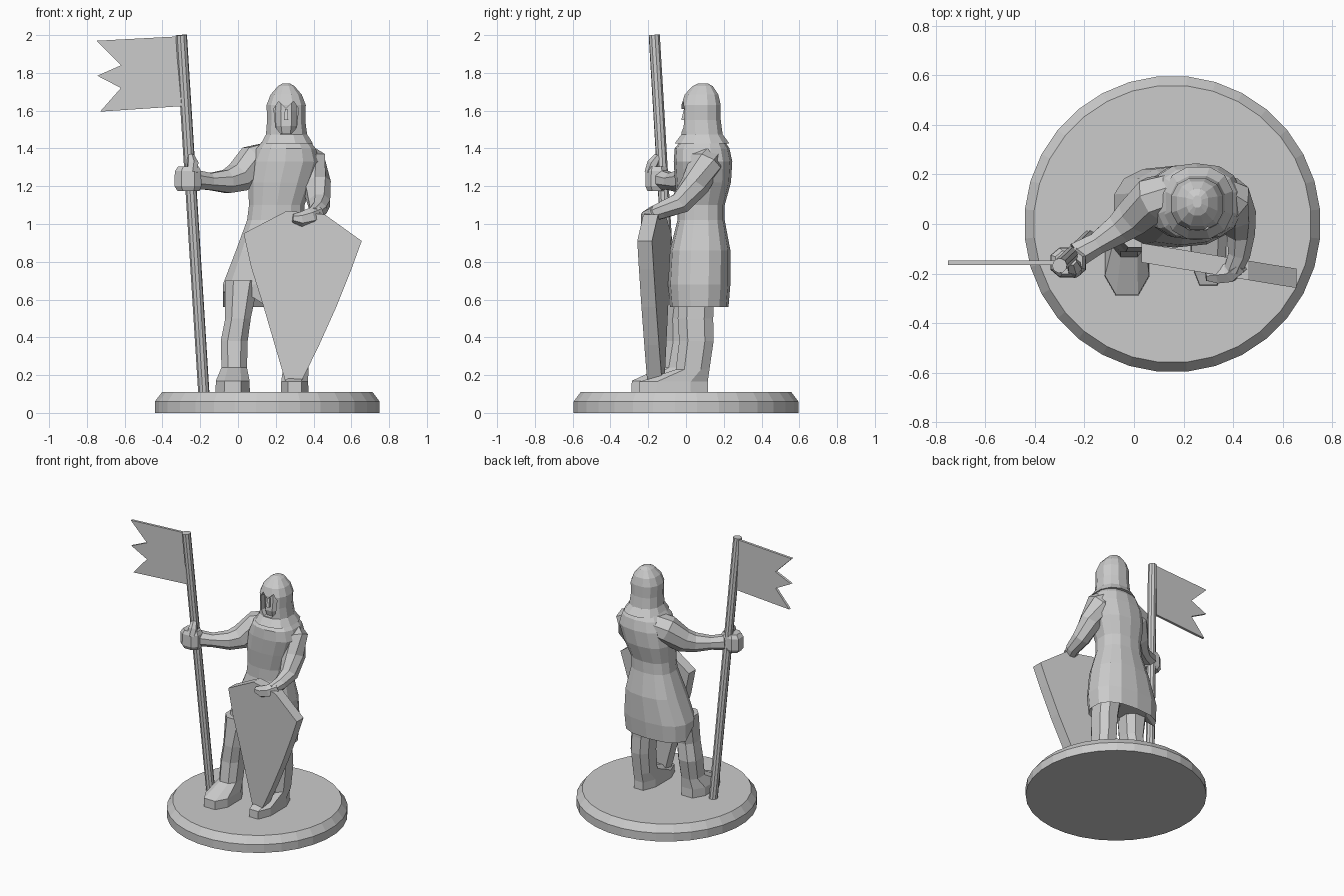
import bpy
from math import sin, cos, pi, copysign
from mathutils import Vector


def make(name, verts, faces):
    me = bpy.data.meshes.new(name)
    me.from_pydata(verts, [], faces)
    me.update()
    ob = bpy.data.objects.new(name, me)
    bpy.context.collection.objects.link(ob)
    return ob


def skin(name, rings):
    """Join equal-sized vertex rings into a capped, flat-faced solid."""
    n = len(rings[0])
    faces = [tuple(reversed(range(n)))]
    for k in range(len(rings) - 1):
        for i in range(n):
            j = (i + 1) % n
            faces.append((k * n + i, k * n + j, (k + 1) * n + j, (k + 1) * n + i))
    faces.append(tuple(range((len(rings) - 1) * n, len(rings) * n)))
    return make(name, [v for r in rings for v in r], faces)


def loft(name, sections, n=12, square=0.8):
    """Horizontal sections (x, y, z, rx, ry); square < 1 makes them boxier."""
    def bend(v):
        return copysign(abs(v) ** square, v)
    angles = [2 * pi * (i + 0.5) / n for i in range(n)]
    return skin(name, [[(x + rx * bend(cos(a)), y + ry * bend(sin(a)), z) for a in angles]
                       for x, y, z, rx, ry in sections])


def limb(name, points, n=8):
    """Tapered tube through points (x, y, z, radius)."""
    c = [Vector(p[:3]) for p in points]
    rings = []
    for i, p in enumerate(points):
        q = (c[min(i + 1, len(c) - 1)] - c[max(i - 1, 0)]).to_track_quat('Z', 'Y')
        rings.append([c[i] + q @ Vector((p[3] * cos(2 * pi * (k + .5) / n),
                                         p[3] * sin(2 * pi * (k + .5) / n), 0)) for k in range(n)])
    return skin(name, rings)


def slab(name, outline, y0, slope, thick):
    """Front-view outline (x, z), counter-clockwise, extruded backward."""
    return skin(name, [[(x, y0 + slope * x + t, z) for x, z in outline] for t in (thick, 0)])


# Round base with chamfered rim
loft("base", [(.155, 0, 0, .598, .598), (.155, 0, .06, .598, .598),
              (.155, 0, .11, .56, .56)], 32, 1)

# Banner pole and swallow-tailed flag
limb("pole", [(-.18, -.055, .09, .03), (-.30, -.168, 2.0, .03)], 10)
slab("flag", [(-.28, 1.625), (-.28, 1.995), (-.75, 1.97), (-.62, 1.84), (-.745, 1.785),
              (-.62, 1.72), (-.73, 1.595)][::-1], -.165, 0, .018)

# Legs with boots
loft("right_leg", [(-.028, -.13, .10, .097, .17), (-.028, -.13, .17, .095, .167),
                   (-.02, -.05, .24, .072, .088), (-.02, -.025, .38, .076, .092),
                   (.0, -.03, .50, .072, .088), (.02, .0, .70, .095, .10)], 8)
loft("left_leg", [(.30, -.065, .10, .078, .195), (.30, -.065, .165, .076, .192),
                  (.305, .035, .23, .072, .095), (.305, .055, .38, .076, .097),
                  (.30, .05, .50, .078, .10), (.28, .06, .70, .09, .10)], 8)

# Tunic with a hollow hem, raised over the forward leg
tunic = loft("tunic", [(.17, .07, .63, .19, .11), (.16, .07, .56, .245, .155),
                       (.165, .07, .68, .25, .165), (.19, .075, .86, .205, .16),
                       (.20, .08, 1.02, .155, .125), (.205, .08, 1.10, .15, .125),
                       (.225, .09, 1.22, .175, .148), (.25, .09, 1.33, .185, .155),
                       (.255, .085, 1.40, .16, .145), (.255, .09, 1.46, .11, .10)], 14)
for v in tunic.data.vertices:
    if v.co.z < .6 and v.co.y < .07 and v.co.x < .15:
        v.co.z += .08

# Hood with flared collar and a face opening
hood = loft("hood", [(.26, .085, 1.425, .142, .15), (.257, .085, 1.475, .112, .112),
                     (.255, .08, 1.55, .104, .107), (.255, .08, 1.63, .107, .107),
                     (.255, .082, 1.685, .085, .092), (.255, .088, 1.73, .045, .055),
                     (.255, .09, 1.745, .018, .025)], 12, .85)
cutter = slab("face_cutter", [(.20, 1.51), (.225, 1.48), (.285, 1.48), (.31, 1.51), (.32, 1.61),
                              (.295, 1.65), (.255, 1.61), (.215, 1.65), (.19, 1.61)],
              -.15, 0, .18)
cutter.hide_render = True
mod = hood.modifiers.new("opening", 'BOOLEAN')
mod.object, mod.solver = cutter, 'EXACT'
bpy.context.view_layer.objects.active = hood
bpy.ops.object.modifier_apply(modifier=mod.name)
bpy.data.objects.remove(cutter)
loft("face", [(.255, .06, 1.47, .045, .06), (.255, .06, 1.52, .058, .075),
              (.255, .06, 1.60, .062, .065), (.255, .06, 1.66, .055, .06)], 8)
loft("nose", [(.255, -.01, 1.55, .016, .022), (.255, .0, 1.61, .009, .014)], 4, 1)

# Arm reaching out to the pole, with gripping fist and thumb
limb("right_arm", [(.17, .12, 1.35, .09), (.08, .10, 1.325, .098), (.0, .03, 1.245, .082),
                   (-.06, -.02, 1.225, .066), (-.15, -.08, 1.225, .048),
                   (-.23, -.125, 1.235, .055)])
loft("right_fist", [(-.262, -.155, 1.175, .062, .052), (-.265, -.155, 1.20, .076, .064),
                    (-.265, -.155, 1.28, .074, .062), (-.262, -.155, 1.305, .058, .05)], 8)
limb("right_thumb", [(-.24, -.19, 1.27, .03), (-.24, -.175, 1.32, .032),
                     (-.25, -.15, 1.36, .02)], 6)

# Arm bent down to rest on the shield
limb("left_arm", [(.33, .12, 1.36, .08), (.385, .10, 1.32, .092), (.415, .05, 1.21, .078),
                  (.43, -.03, 1.11, .062), (.425, -.12, 1.075, .048),
                  (.40, -.185, 1.05, .04)])
limb("left_hand", [(.43, -.16, 1.065, .038), (.385, -.195, 1.04, .045),
                   (.335, -.205, 1.025, .04), (.29, -.21, 1.03, .022)], 6)

# Heater shield standing on the foot
slab("shield", [(.25, .17), (.34, .175), (.43, .36), (.52, .56), (.60, .76), (.655, .91),
                (.46, 1.05), (.26, 1.07), (.03, .95), (.07, .77), (.13, .58)],
     -.15, -.165, .078)
